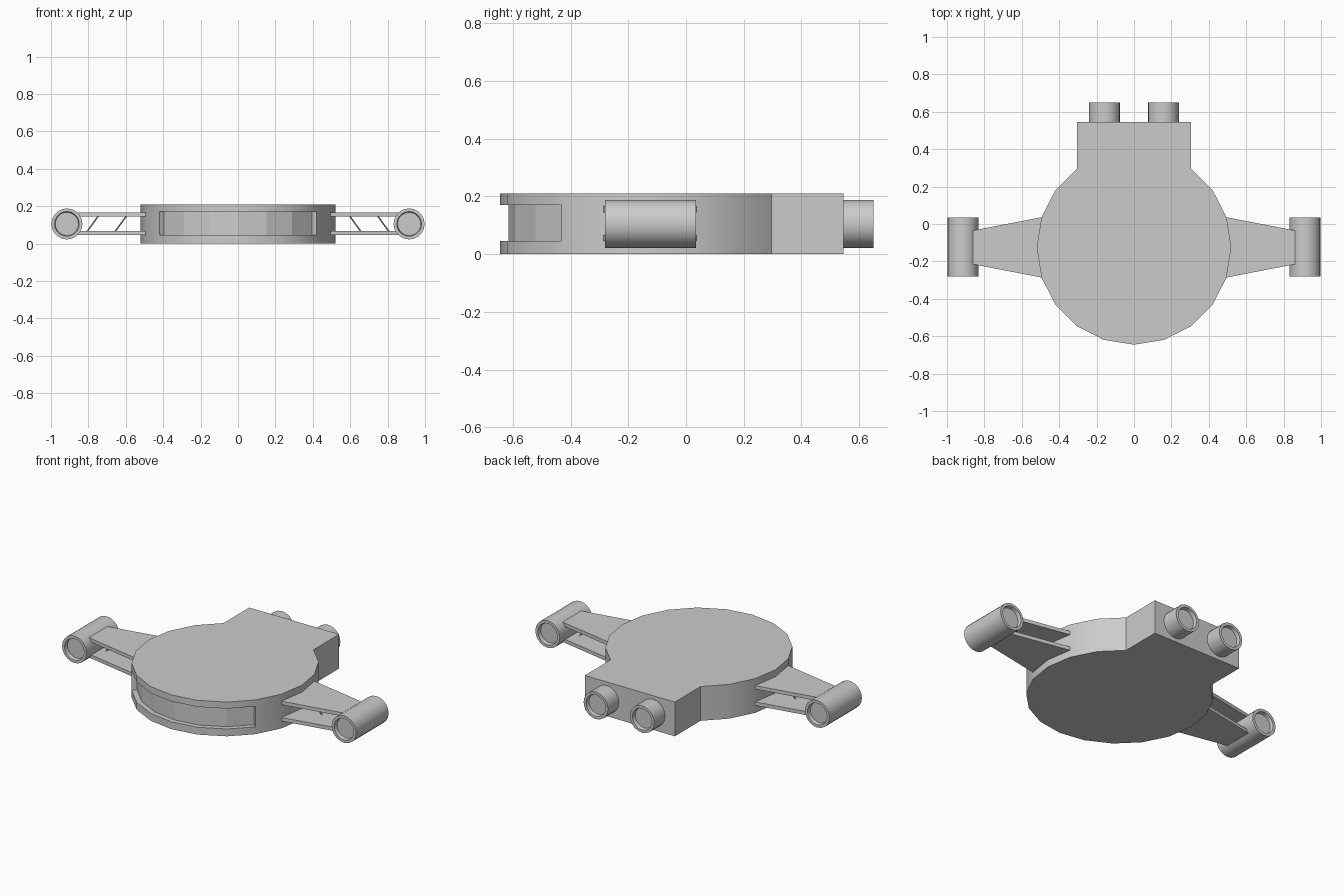
import bpy, bmesh, math
from mathutils import Vector, Matrix

if "Cube" in bpy.data.objects:
    bpy.data.objects.remove(bpy.data.objects["Cube"])

CY, R, H, MID = -0.125, 0.52, 0.21, 0.105


def finish(name, bm, mirror=False, smooth=True):
    bmesh.ops.recalc_face_normals(bm, faces=bm.faces[:])
    me = bpy.data.meshes.new(name)
    bm.to_mesh(me)
    bm.free()
    ob = bpy.data.objects.new(name, me)
    bpy.context.collection.objects.link(ob)
    if mirror:
        ob.modifiers.new("Mirror", 'MIRROR').use_mirror_merge = False
    if smooth:
        bpy.ops.object.select_all(action='DESELECT')
        ob.select_set(True)
        bpy.context.view_layer.objects.active = ob
        bpy.ops.object.shade_smooth_by_angle(angle=math.radians(30))
    return ob


def prism(bm, outline, levels):
    """Stack an outline through z levels; return the side faces per layer."""
    rings = [[bm.verts.new((x, y, z)) for x, y in outline] for z in levels]
    n = len(outline)
    bm.faces.new(rings[0][::-1])
    bm.faces.new(rings[-1])
    return [[bm.faces.new((a[i], a[(i + 1) % n], b[(i + 1) % n], b[i])) for i in range(n)]
            for a, b in zip(rings, rings[1:])]


def lathe_y(name, cx, profile, sides=20):
    """Revolve (radius, y) points about a y-parallel axis; mirrored in x."""
    bm = bmesh.new()
    rings = [[bm.verts.new((cx + r * math.cos(k * math.tau / sides), y,
                            MID + r * math.sin(k * math.tau / sides)))
              for k in range(sides)] for r, y in profile]
    for a, b in zip(rings, rings[1:]):
        for k in range(sides):
            j = (k + 1) % sides
            bm.faces.new((a[k], a[j], b[j], b[k]))
    bm.faces.new(rings[0])
    bm.faces.new(rings[-1])
    return finish(name, bm, mirror=True)


# Hull: 20-sided disc merging into a rectangular stern block
disc = [(R * math.cos(math.radians(a)), CY + R * math.sin(math.radians(a)))
        for a in range(126, 415, 18)]
outline = disc + [(disc[-1][0], 0.545), (disc[0][0], 0.545)]
bm = bmesh.new()
layers = prism(bm, outline, (0, 0.045, 0.17, H))

# Recessed window band around the front
front = [f for f in layers[1] if f.calc_center_median().y < -0.44]
ext = bmesh.ops.extrude_face_region(bm, geom=front)
for v in (g for g in ext["geom"] if isinstance(g, bmesh.types.BMVert)):
    v.co.x *= 0.49 / R
    v.co.y = CY + (v.co.y - CY) * 0.49 / R
old = [f for f in front if f.is_valid]
if old:
    bmesh.ops.delete(bm, geom=old, context='FACES')
hull = finish("hull", bm)
for p in hull.data.polygons:
    if 0.05 < p.center.z < 0.16 and p.center.y < -0.4:
        p.use_smooth = False

# Side pods, open rims at both ends
lathe_y("side_pods", 0.915, [(0.062, -0.258), (0.066, -0.28), (0.083, -0.28),
                             (0.083, 0.035), (0.066, 0.035), (0.062, 0.013)])

# Stern nozzles
lathe_y("stern_nozzles", 0.157, [(0.083, 0.52), (0.083, 0.65), (0.066, 0.65), (0.062, 0.628)])

# Arm plates, one pair per side
for name, z in (("lower_arm_plates", 0.045), ("upper_arm_plates", 0.145)):
    bm = bmesh.new()
    prism(bm, [(0.49, -0.287), (0.862, -0.215), (0.862, -0.035), (0.49, 0.037)], (z, z + 0.022))
    finish(name, bm, mirror=True, smooth=False)

# Thin diagonal braces between the plates
bm = bmesh.new()
for x in (0.595, 0.745):
    a, b = Vector((x, CY, 0.15)), Vector((x + 0.065, CY, 0.06))
    d = b - a
    bmesh.ops.create_cone(bm, cap_ends=True, segments=8, radius1=0.004, radius2=0.004,
                          depth=d.length, matrix=Matrix.Translation((a + b) / 2)
                          @ d.to_track_quat('Z', 'Y').to_matrix().to_4x4())
finish("arm_braces", bm, mirror=True)
